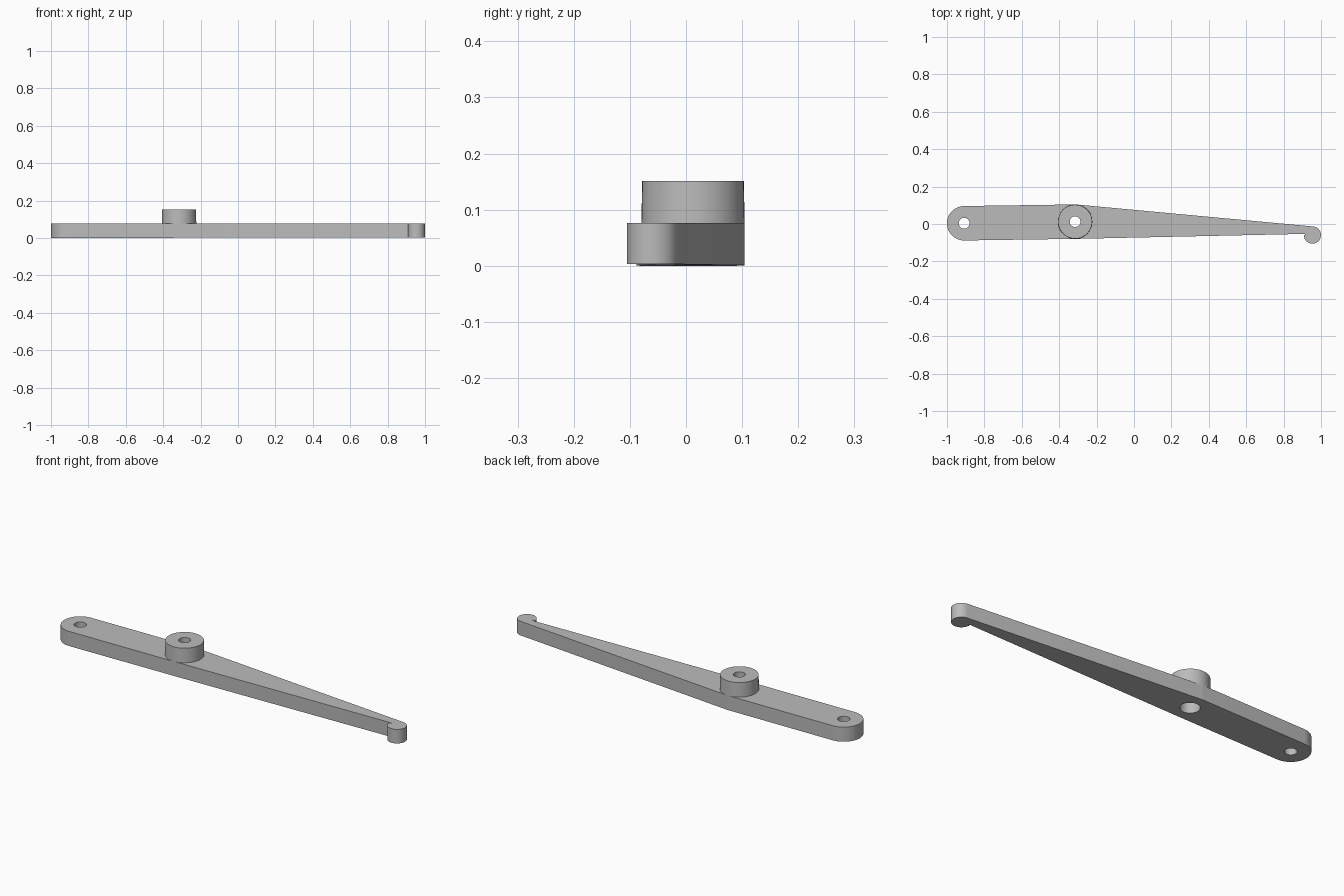
import bpy
import bmesh
from math import sin, cos, radians

cube = bpy.data.objects.get("Cube")
if cube:
    bpy.data.objects.remove(cube, do_unlink=True)

grey = bpy.data.materials.new("plain grey")
grey.use_nodes = True
COLOUR = (0.5, 0.5, 0.5, 1)
grey.diffuse_color = COLOUR
grey.node_tree.nodes["Principled BSDF"].inputs["Base Color"].default_value = COLOUR


def arc(cx, cy, r, start=0, end=360, n=48):
    """Points along an arc; a full circle omits the repeated last point."""
    count = n if end - start == 360 else n + 1
    angles = [radians(start + (end - start) * i / n) for i in range(count)]
    return [(cx + r * cos(a), cy + r * sin(a)) for a in angles]


def prism(name, loops, z0, z1):
    """Extrude an outline with holes (the first loop is the outside)."""
    bm = bmesh.new()
    edges = []
    for loop in loops:
        vs = [bm.verts.new((x, y, z0)) for x, y in loop]
        edges += [bm.edges.new((v, vs[i - 1])) for i, v in enumerate(vs)]
    bmesh.ops.triangle_fill(bm, use_beauty=True, use_dissolve=False, edges=edges)
    ext = bmesh.ops.extrude_face_region(bm, geom=bm.faces[:], use_keep_orig=True)
    for v in ext["geom"]:
        if isinstance(v, bmesh.types.BMVert):
            v.co.z = z1
    bmesh.ops.recalc_face_normals(bm, faces=bm.faces[:])
    mesh = bpy.data.meshes.new(name)
    bm.to_mesh(mesh)
    bm.free()
    mesh.materials.append(grey)
    obj = bpy.data.objects.new(name, mesh)
    bpy.context.collection.objects.link(obj)
    bpy.ops.object.select_all(action="DESELECT")
    obj.select_set(True)
    bpy.context.view_layer.objects.active = obj
    bpy.ops.object.shade_smooth_by_angle(angle=radians(30))
    return obj


END = (-0.908, 0.004)      # rounded end and its pin hole
PIVOT = (-0.315, 0.0125)   # pivot boss
HOOK = (0.954, -0.059)     # hooked tip
WIDE, TIP, BORE, PIN = 0.092, 0.046, 0.046, 0.029

# Lever arm: rounded end, lower edge, notch, hook, tapering upper edge
outline = arc(*END, WIDE, 91, 269, 24)
outline += arc(*PIVOT, WIDE, 269, 271, 2)
outline += [(0.905, -0.053), (0.922, -0.056)]
outline += arc(*HOOK, TIP, 180, 445, 32)
outline += arc(*PIVOT, WIDE, 85, 91, 3)
arm = prism("lever_arm", [outline, arc(*END, PIN), arc(*PIVOT, BORE)], 0, 0.076)

# The underside rises slightly toward the hook
for v in arm.data.vertices:
    if v.co.z < 0.01:
        v.co.z = 0.0015 * (v.co.x + 1)

# Pivot boss: narrower bore than the arm below it, slight draft
boss = prism("pivot_boss", [arc(*PIVOT, WIDE), arc(*PIVOT, PIN)], 0.076, 0.151)
for v in boss.data.vertices:
    if v.co.z > 0.1:
        v.co.x += (PIVOT[0] - v.co.x) * 0.015
        v.co.y += (PIVOT[1] - v.co.y) * 0.015
